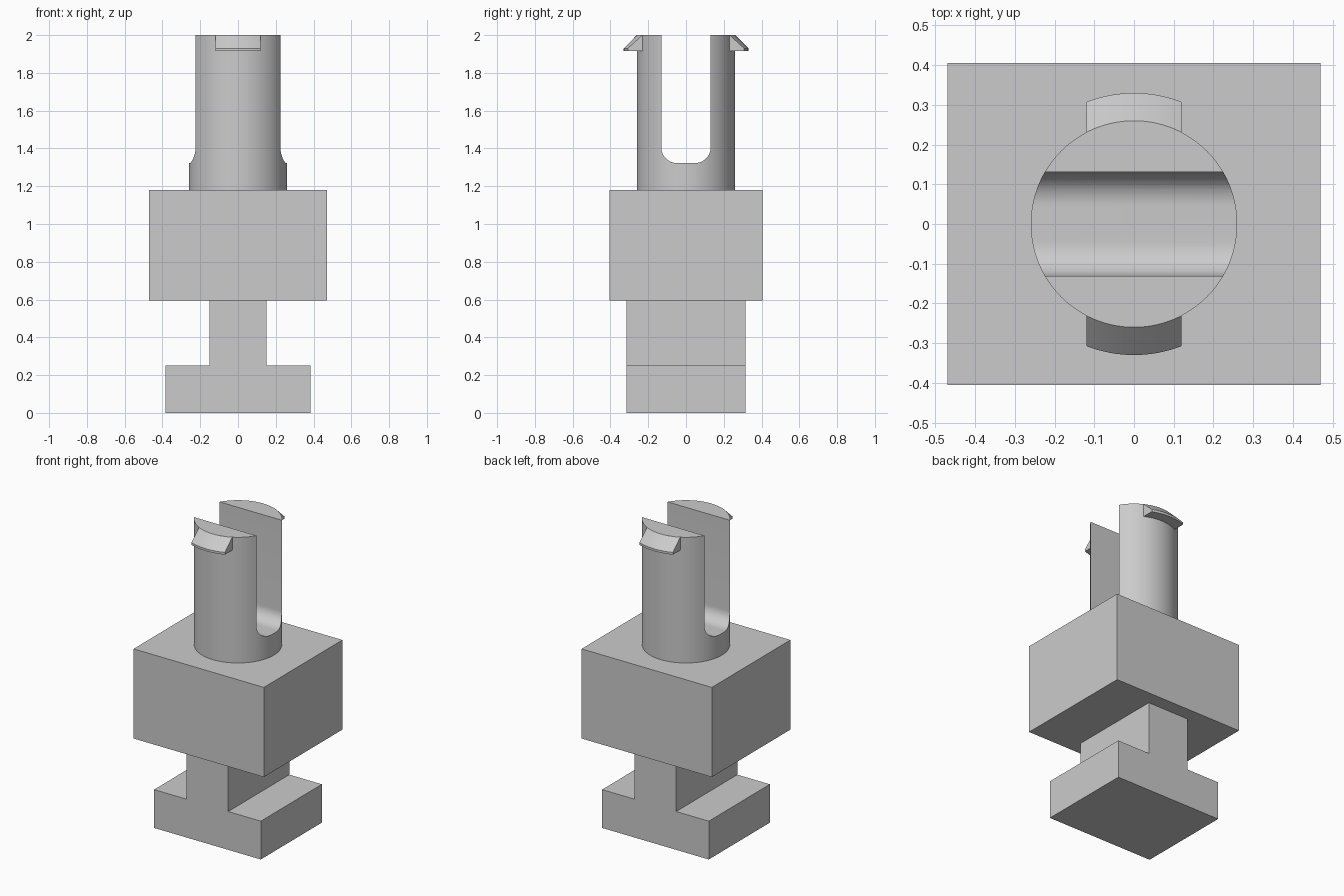
import bpy
import bmesh
from math import sin, cos, pi, sqrt, radians

cube = bpy.data.objects.get("Cube")
if cube:
    bpy.data.objects.remove(cube, do_unlink=True)

grey = bpy.data.materials.new("plain_grey")
grey.use_nodes = True
COLOUR = (0.6, 0.6, 0.6, 1)
grey.diffuse_color = COLOUR
grey.node_tree.nodes["Principled BSDF"].inputs["Base Color"].default_value = COLOUR


def finish(name, bm):
    bmesh.ops.recalc_face_normals(bm, faces=bm.faces)
    mesh = bpy.data.meshes.new(name)
    bm.to_mesh(mesh)
    bm.free()
    mesh.materials.append(grey)
    obj = bpy.data.objects.new(name, mesh)
    bpy.context.collection.objects.link(obj)
    return obj


def activate(obj):
    bpy.ops.object.select_all(action='DESELECT')
    obj.select_set(True)
    bpy.context.view_layer.objects.active = obj


def smooth(obj):
    activate(obj)
    bpy.ops.object.shade_smooth_by_angle(angle=radians(25))


def loft(name, rings):
    """Join equal closed rings of points and cap both ends."""
    bm = bmesh.new()
    rows = [[bm.verts.new(p) for p in ring] for ring in rings]
    n = len(rows[0])
    for a, b in zip(rows, rows[1:]):
        for i in range(n):
            j = (i + 1) % n
            bm.faces.new((a[i], a[j], b[j], b[i]))
    bm.faces.new(rows[0])
    bm.faces.new(rows[-1])
    return finish(name, bm)


# T-shaped foot, extruded front to back
half = [(0.385, 0), (0.385, 0.25), (0.15, 0.25), (0.15, 0.595)]
tee = half + [(-x, z) for x, z in reversed(half)]
loft("tee_foot", [[(x, y, z) for x, z in tee] for y in (-0.315, 0.315)])

# Rectangular body block
block = [(-0.47, -0.405), (0.47, -0.405), (0.47, 0.405), (-0.47, 0.405)]
loft("body_block", [[(x, y, z) for x, y in block] for z in (0.595, 1.18)])

# Round post, split by a slot with rounded bottom corners
RADIUS, SIDES, TOP = 0.26, 128, 2.0
circle = [(RADIUS * cos(2 * pi * i / SIDES), RADIUS * sin(2 * pi * i / SIDES))
          for i in range(SIDES)]
post = loft("split_post", [[(x, y, z) for x, y in circle] for z in (1.18, TOP)])

SLOT, FILLET, FLOOR, STEPS = 0.131, 0.085, 1.322, 12
side = [(SLOT, TOP + 0.1)]
for i in range(STEPS + 1):
    a = pi / 2 * i / STEPS
    side.append((SLOT - FILLET + FILLET * cos(a), FLOOR + FILLET - FILLET * sin(a)))
slot = side + [(-y, z) for y, z in reversed(side)]
cutter = loft("slot_cutter", [[(x, y, z) for y, z in slot] for x in (-0.5, 0.5)])
cutter.hide_render = True

activate(post)
cut = post.modifiers.new("slot", 'BOOLEAN')
cut.operation = 'DIFFERENCE'
cut.solver = 'EXACT'
cut.object = cutter
bpy.ops.object.modifier_apply(modifier=cut.name)
bpy.data.objects.remove(cutter, do_unlink=True)
smooth(post)

# Snap hooks: a conical lip profile (radius, height) swept across each prong
lip = [(0.25, TOP), (RADIUS, TOP), (0.33, 1.93), (0.33, 1.915), (0.25, 1.915)]
WIDTH, CUTS = 0.12, 16
for name, sign in (("front_hook", -1), ("back_hook", 1)):
    rings = []
    for i in range(CUTS + 1):
        x = WIDTH * (2 * i / CUTS - 1)
        rings.append([(x, sign * sqrt(r * r - x * x), z) for r, z in lip])
    smooth(loft(name, rings))
